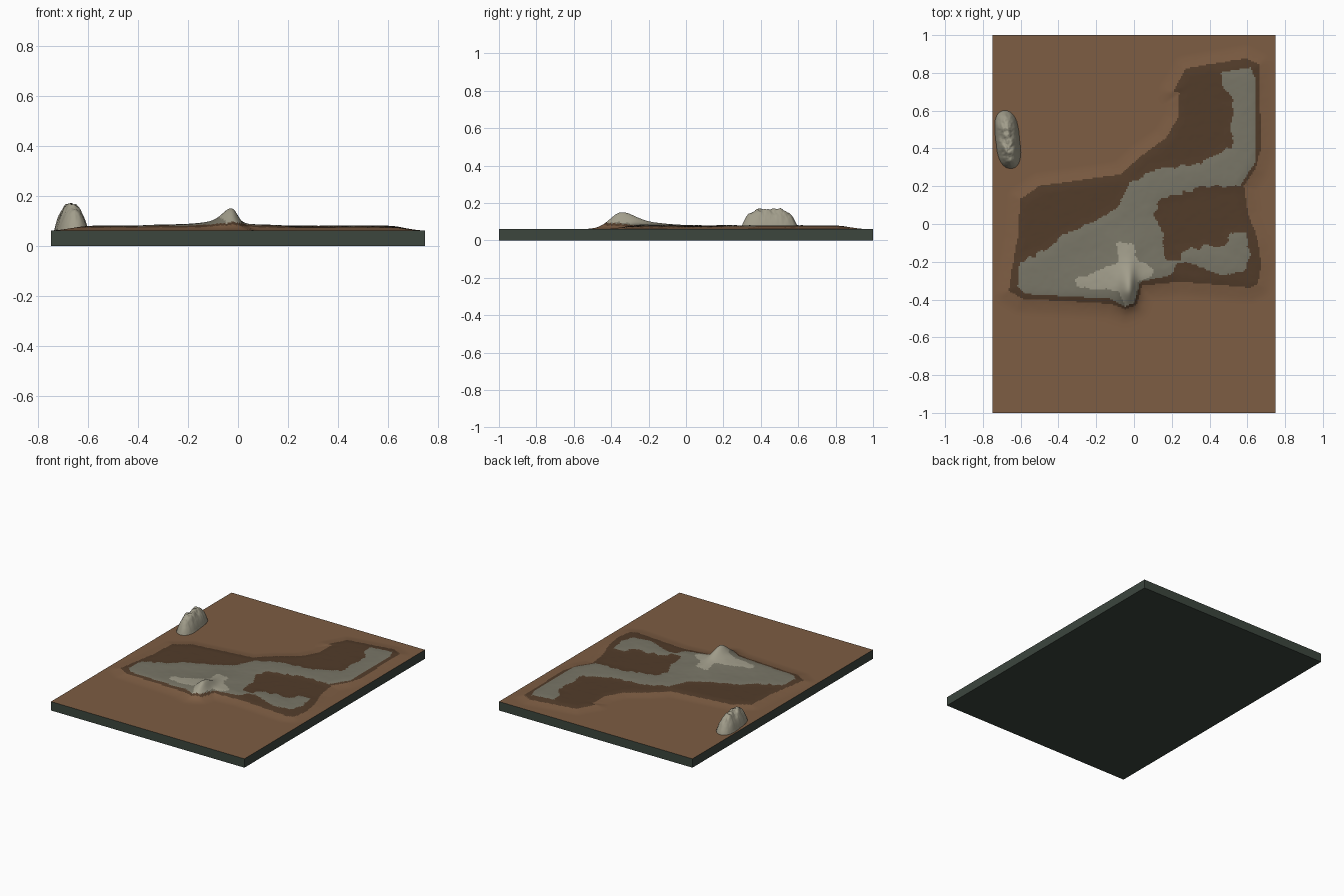
import bpy, bmesh, math
from mathutils import Vector, noise

if "Cube" in bpy.data.objects:
    bpy.data.objects.remove(bpy.data.objects["Cube"])

BASE = 0.062


def material(name, rgb):
    m = bpy.data.materials.new(name)
    m.diffuse_color = (*rgb, 1)
    m.use_nodes = True
    m.node_tree.nodes["Principled BSDF"].inputs["Base Color"].default_value = m.diffuse_color
    return m


EARTH = material("earth", (0.205, 0.109, 0.056))
MUD = material("dark_mud", (0.084, 0.045, 0.023))
STONE = material("grey_stone", (0.19, 0.18, 0.135))
PALE = material("pale_stone", (0.36, 0.34, 0.26))
SLATE = material("slab_green", (0.045, 0.061, 0.048))

# Outlines of the raised ground and of the stone patches on it
MOUND = [(0.27, .82), (.59, .875), (.66, .84), (.67, .4), (.64, .29), (.58, .2), (.6, .05), (.65, -.08),
         (.67, -.21), (.655, -.32), (.61, -.34), (.24, -.31), (.04, -.33), (.01, -.43), (-.05, -.455),
         (-.13, -.425), (-.6, -.4), (-.67, -.355), (-.62, -.08), (-.605, .13), (-.5, .2), (-.07, .26),
         (.03, .355), (.165, .45), (.23, .56), (.235, .69), (.2, .7), (.245, .77)]
ROAD = [(.45, .8), (.615, .825), (.635, .77), (.635, .32), (.56, .2), (.35, .195), (.14, .13), (.1, .05),
        (.15, -.05), (.165, -.2), (.23, -.2), (.19, -.275), (.03, -.31), (.0, -.42), (-.05, -.44),
        (-.13, -.4), (-.58, -.375), (-.62, -.33), (-.61, -.21), (-.445, -.13), (-.39, -.07), (-.18, .03),
        (-.07, .1), (-.03, .21), (.11, .28), (.35, .32), (.51, .4), (.52, .66), (.47, .74)]
PATCH = [(.245, -.15), (.38, -.12), (.48, -.13), (.51, -.055), (.59, -.05), (.61, -.16), (.59, -.255),
         (.46, -.275), (.35, -.23), (.25, -.21)]
CREST = [(-.1, -.1), (0, -.11), (.01, -.2), (.11, -.24), (.09, -.28), (.02, -.31), (0, -.42), (-.05, -.44),
         (-.09, -.35), (-.31, -.34), (-.31, -.3), (-.08, -.2)]


def inside_distance(poly):
    """Signed distance to a polygon edge, positive inside."""
    edges = []
    for (ax, ay), (bx, by) in zip(poly, poly[1:] + poly[:1]):
        dx, dy = bx - ax, by - ay
        edges.append((ax, ay, by, dx, dy, dx * dx + dy * dy))

    def f(x, y):
        best, inside = 9.0, False
        for ax, ay, by, dx, dy, l2 in edges:
            px, py = x - ax, y - ay
            t = (px * dx + py * dy) / l2
            t = 0 if t < 0 else 1 if t > 1 else t
            ex, ey = px - t * dx, py - t * dy
            d = ex * ex + ey * ey
            if d < best:
                best = d
            if (ay > y) != (by > y) and px < py * dx / dy:
                inside = not inside
        return math.sqrt(best) * (1 if inside else -1)
    return f


def smooth(a, b, v):
    t = min(1, max(0, (v - a) / (b - a)))
    return t * t * (3 - 2 * t)


def bump(x, y, cx, cy, left, right, front, back):
    sx = left if x < cx else right
    sy = front if y < cy else back
    return math.exp(-((x - cx) / sx) ** 2 - ((y - cy) / sy) ** 2)


def height_sheet(name, x0, x1, y0, y1, nx, ny, sample, mats):
    """Grid whose height and face material come from sample(x, y)."""
    verts, zone = [], []
    for j in range(ny + 1):
        for i in range(nx + 1):
            x, y = x0 + (x1 - x0) * i / nx, y0 + (y1 - y0) * j / ny
            z, k = sample(x, y)
            verts.append((x, y, z))
            zone.append(k)
    faces = [(a, a + 1, a + nx + 2, a + nx + 1)
             for j in range(ny) for a in range(j * (nx + 1), j * (nx + 1) + nx)]
    me = bpy.data.meshes.new(name)
    me.from_pydata(verts, [], faces)
    for m in mats:
        me.materials.append(m)
    for p in me.polygons:
        p.material_index = zone[p.vertices[0]]
        p.use_smooth = True
    ob = bpy.data.objects.new(name, me)
    bpy.context.collection.objects.link(ob)
    return ob


mound, road, patch, crest = map(inside_distance, (MOUND, ROAD, PATCH, CREST))


def ground(x, y):
    m = mound(x, y)
    if m < -0.09:
        return BASE, 0
    rough = noise.fractal(Vector((x * 22, y * 22, 1)), 1, 2, 3)
    r = max(road(x, y), patch(x, y))
    c = crest(x, y)
    z = BASE + 0.014 * smooth(-0.08, 0.05, m)
    z += 0.005 * smooth(-0.05, 0.05, r) + 0.006 * smooth(-0.15, 0.06, c) * smooth(-0.05, 0.05, m)
    z += 0.0006 * rough * smooth(-0.08, 0, m)
    # Sharp peak with a gentle tail behind it
    z += 0.048 * bump(x, y, -0.025, -0.35, 0.05, 0.032, 0.065, 0.10)
    z += 0.018 * bump(x, y, -0.035, -0.32, 0.11, 0.055, 0.09, 0.17)
    inner = smooth(0.03, 0.08, m)
    if c + 0.012 * rough * inner > 0:
        return z, 3
    if r + 0.016 * rough * inner > 0:
        return z, 2
    return z, 1 if m + 0.003 * rough > 0 else 0


def rock_surface(x, y):
    u, v = (x + 0.675) / 0.064, (y - 0.447) / 0.155
    u += 0.25 * v
    u -= 0.1
    body = max(0, 1 - abs(u) ** 2.0 - abs(v) ** 3.6)
    crag = noise.fractal(Vector((x * 32, y * 26, 4)), 1, 2, 4)
    z = BASE - 0.006 + 0.108 * body ** 0.8 * (1 + 0.12 * crag)
    z += 0.008 * body * (bump(x, y, -0.68, 0.40, .05, .05, .03, .03) + bump(x, y, -0.68, 0.5, .05, .05, .02, .02))
    return z, 0


# Painted ground relief
height_sheet("ground_relief", -0.75, 0.75, -1, 1, 195, 260, ground, [EARTH, MUD, STONE, PALE])

# Standing rock, trimmed to the part above the ground
rock = height_sheet("standing_rock", -0.748, -0.59, 0.27, 0.63, 44, 90, rock_surface, [PALE])
bm = bmesh.new()
bm.from_mesh(rock.data)
low = [f for f in bm.faces if all(v.co.z < BASE - 0.004 for v in f.verts)]
bmesh.ops.delete(bm, geom=low, context='FACES')
bm.to_mesh(rock.data)
bm.free()

# Base slab, open under the relief
bm = bmesh.new()
bmesh.ops.create_cube(bm, size=1)
for v in bm.verts:
    v.co = (v.co.x * 1.5, v.co.y * 2, (v.co.z + 0.5) * BASE)
top = [f for f in bm.faces if f.normal.z > 0.5]
bmesh.ops.delete(bm, geom=top, context='FACES_ONLY')
me = bpy.data.meshes.new("base_slab")
bm.to_mesh(me)
bm.free()
me.materials.append(SLATE)
bpy.context.collection.objects.link(bpy.data.objects.new("base_slab", me))
